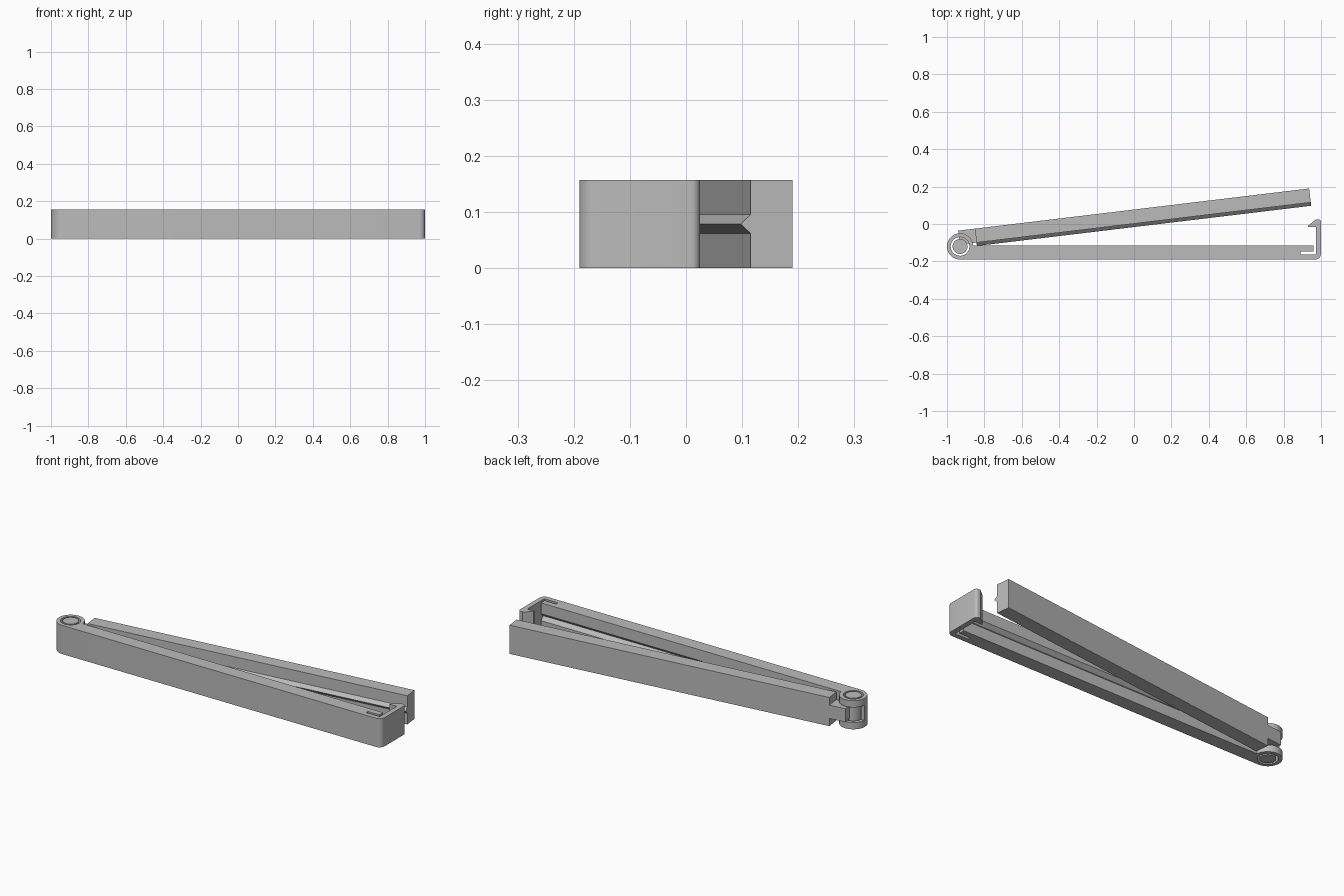
import bpy, bmesh
from math import sin, cos, pi, radians
from mathutils import Matrix, Vector

if "Cube" in bpy.data.objects:
    bpy.data.objects.remove(bpy.data.objects["Cube"])

HEIGHT = 0.157
MID = HEIGHT / 2
HINGE = Vector((-0.93, -0.12, 0))
HINGE_R = 0.07
OPEN_ANGLE = radians(6.85)

plastic = bpy.data.materials.new("grey plastic")
plastic.use_nodes = True
GREY = (0.5, 0.5, 0.5, 1)
plastic.diffuse_color = GREY
plastic.node_tree.nodes["Principled BSDF"].inputs["Base Color"].default_value = GREY


def arc(cx, cy, r, start, end, steps):
    angles = [radians(start + (end - start) * i / steps) for i in range(steps + 1)]
    return [(cx + r * cos(a), cy + r * sin(a)) for a in angles]


def prism(name, points, z0=0, z1=HEIGHT, matrix=None):
    """Extrude a flat outline between two heights."""
    bm = bmesh.new()
    face = bm.faces.new([bm.verts.new((x, y, z0)) for x, y in points])
    top = bmesh.ops.extrude_face_region(bm, geom=[face])["geom"]
    bmesh.ops.translate(bm, vec=(0, 0, z1 - z0),
                        verts=[v for v in top if isinstance(v, bmesh.types.BMVert)])
    bmesh.ops.recalc_face_normals(bm, faces=bm.faces)
    if matrix:
        bm.transform(matrix)
    mesh = bpy.data.meshes.new(name)
    bm.to_mesh(mesh)
    bm.free()
    mesh.materials.append(plastic)
    obj = bpy.data.objects.new(name, mesh)
    bpy.context.collection.objects.link(obj)
    return obj


def box(x0, x1, y0, y1):
    return [(x0, y0), (x1, y0), (x1, y1), (x0, y1)]


def select(obj):
    bpy.ops.object.select_all(action='DESELECT')
    obj.select_set(True)
    bpy.context.view_layer.objects.active = obj


def boolean(obj, other, operation='DIFFERENCE'):
    mod = obj.modifiers.new("boolean", 'BOOLEAN')
    mod.operation = operation
    mod.solver = 'EXACT'
    mod.object = other
    select(obj)
    bpy.ops.object.modifier_apply(modifier=mod.name)
    bpy.data.objects.remove(other)


def smooth(obj):
    select(obj)
    bpy.ops.object.shade_smooth_by_angle(angle=radians(30))


# Turns a (y, z) cross-section into a bar running along x
ALONG_X = Matrix(((0, 0, 1, 0), (1, 0, 0, 0), (0, 1, 0, 0), (0, 0, 0, 1)))


def wedge(name, base, tip, half, x0, x1):
    section = [(base, MID - half), (tip, MID), (base, MID + half)]
    return prism(name, section, x0, x1, ALONG_X)


# Lower arm: hinge barrel, straight bar, spring slot and latch hook
inner = HINGE.y + 0.005
front = HINGE.y - HINGE_R
outline = arc(HINGE.x, HINGE.y, HINGE_R, 4, 270, 48)
outline += arc(0.97, front + 0.03, 0.03, 270, 360, 8)
outline += arc(0.985, 0.01, 0.015, 0, 90, 6)
outline += [(0.973, 0.025), (0.93, -0.01), (0.93, -0.016), (0.973, -0.016),
            (0.973, -0.163), (0.89, -0.163), (0.89, -0.147),
            (0.96, -0.147), (0.96, inner)]
lower_arm = prism("lower_arm", outline)

# Pin hole, tongue window and clamping groove
boolean(lower_arm, prism("hole_cutter", arc(HINGE.x, HINGE.y, 0.05, 0, 352.5, 47), -0.1, 0.3))
boolean(lower_arm, prism("window_cutter",
                         box(HINGE.x - 0.1, HINGE.x + 0.09, inner, inner + 0.1),
                         0.037, HEIGHT - 0.037))
boolean(lower_arm, wedge("groove_cutter", inner + 0.002, inner - 0.02, 0.021, -0.83, 0.965))
smooth(lower_arm)

# Upper arm, shaped closed around the hinge origin and then swung open
upper_arm = prism("upper_arm", box(0.09, 1.89, 0.01, 0.085))
boolean(upper_arm, wedge("ridge", 0.011, -0.008, 0.018, 0.09, 1.89), 'UNION')
boolean(upper_arm, prism("tongue", box(0, 0.1, 0.01, 0.085), 0.042, HEIGHT - 0.042), 'UNION')
boolean(upper_arm, prism("hinge_pin", arc(0, 0, 0.04, 0, 352.5, 47)), 'UNION')
upper_arm.data.transform(Matrix.Translation(HINGE) @ Matrix.Rotation(OPEN_ANGLE, 4, 'Z'))
smooth(upper_arm)
